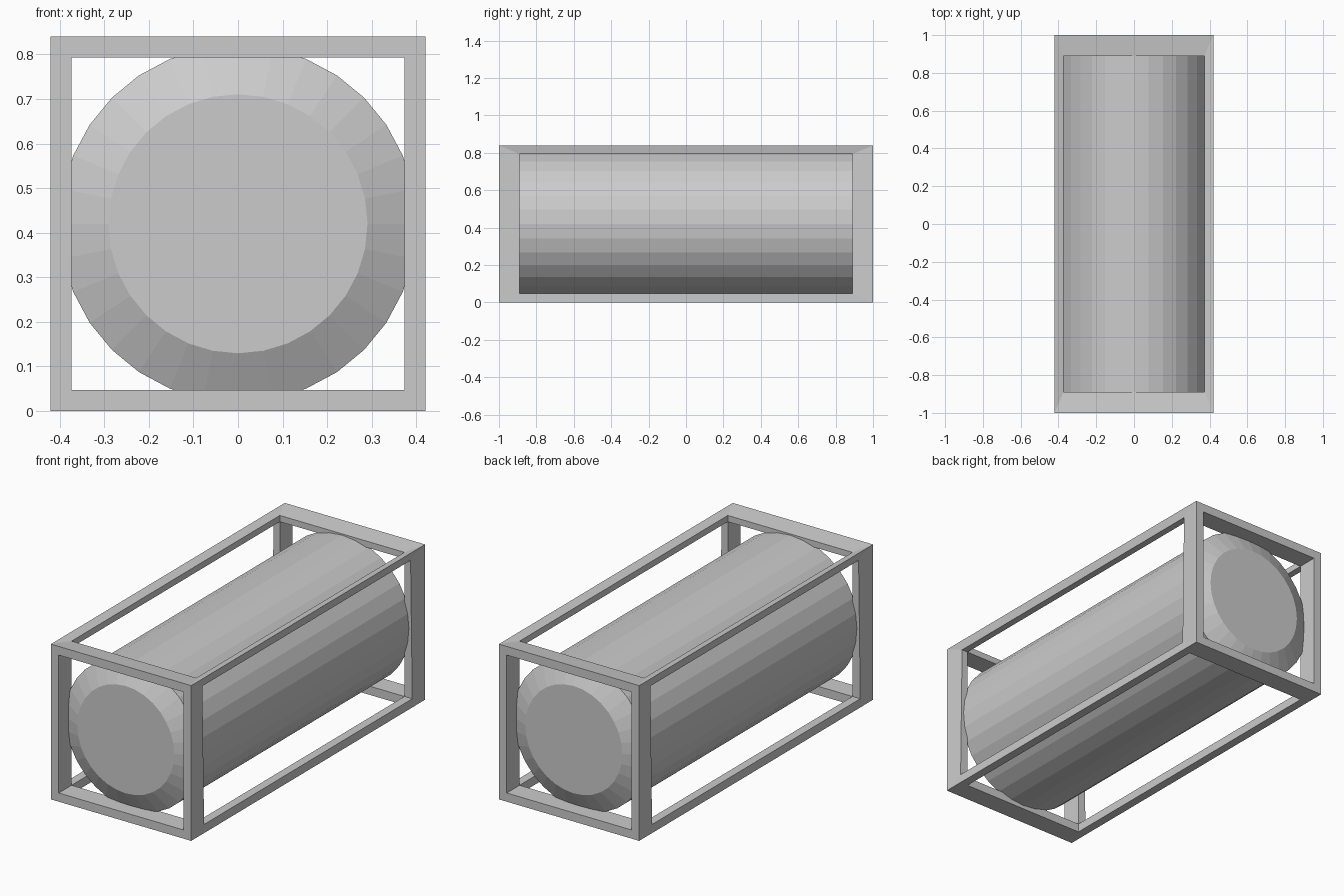
import bpy
import bmesh
from math import radians
from mathutils import Matrix

cube = bpy.data.objects.get("Cube")
if cube:
    bpy.data.objects.remove(cube, do_unlink=True)

grey = bpy.data.materials.new("light_grey")
grey.use_nodes = True
colour = (0.6, 0.6, 0.6, 1)
grey.diffuse_color = colour
grey.node_tree.nodes["Principled BSDF"].inputs["Base Color"].default_value = colour

MID = 0.42                      # height of the tank axis
OUTER = (0.42, 1.0, 0.42)       # half size of the frame
INNER = (0.373, 0.89, 0.373)    # half size of its openings


def finish(bm, name):
    bmesh.ops.recalc_face_normals(bm, faces=bm.faces)
    mesh = bpy.data.meshes.new(name)
    bm.to_mesh(mesh)
    bm.free()
    mesh.materials.append(grey)
    obj = bpy.data.objects.new(name, mesh)
    bpy.context.collection.objects.link(obj)
    return obj


def recess(axis, signs):
    """Slight dishing of the top and of the upper side edges."""
    if signs[2] > 0 and axis != 1:
        return 0.013 if axis == 2 else 0.01
    return 0


# Open box frame: each side is a ring of four strips with four inner walls
frame = bmesh.new()
signs = [(x, y, z) for x in (-1, 1) for y in (-1, 1) for z in (-1, 1)]


def add(s, half, axis=None):
    co = [a * b for a, b in zip(s, half)]
    if axis is not None:
        co[axis] = s[axis] * (OUTER[axis] - recess(axis, s))
    co[2] += MID
    return frame.verts.new(co)


outer = {s: add(s, OUTER) for s in signs}
inner = {s: add(s, INNER) for s in signs}
for axis in range(3):
    rim = {s: add(s, INNER, axis) for s in signs}
    for side in (-1, 1):
        ring = []
        for u, v in ((-1, -1), (1, -1), (1, 1), (-1, 1)):
            s = [u, v]
            s.insert(axis, side)
            ring.append(tuple(s))
        for a, b in zip(ring, ring[1:] + ring[:1]):
            frame.faces.new((outer[a], outer[b], rim[b], rim[a]))
            frame.faces.new((rim[a], rim[b], inner[b], inner[a]))
finish(frame, "box_frame")

# Tank: faceted cylinder lying along y with chamfered ends
tank = bmesh.new()
turn = Matrix.Translation((0, 0, MID)) @ Matrix.Rotation(radians(90), 4, "X")
bmesh.ops.create_cone(tank, cap_ends=True, segments=32, radius1=0.4,
                      radius2=0.4, depth=1.81, matrix=turn)
caps = [f for f in tank.faces if abs(f.normal.y) > 0.9]
for cap in caps:
    direction = 1 if cap.calc_center_median().y > 0 else -1
    bmesh.ops.inset_region(tank, faces=[cap], thickness=0.109, use_even_offset=True)
    bmesh.ops.translate(tank, verts=cap.verts, vec=(0, direction * 0.055, 0))
finish(tank, "tank")
